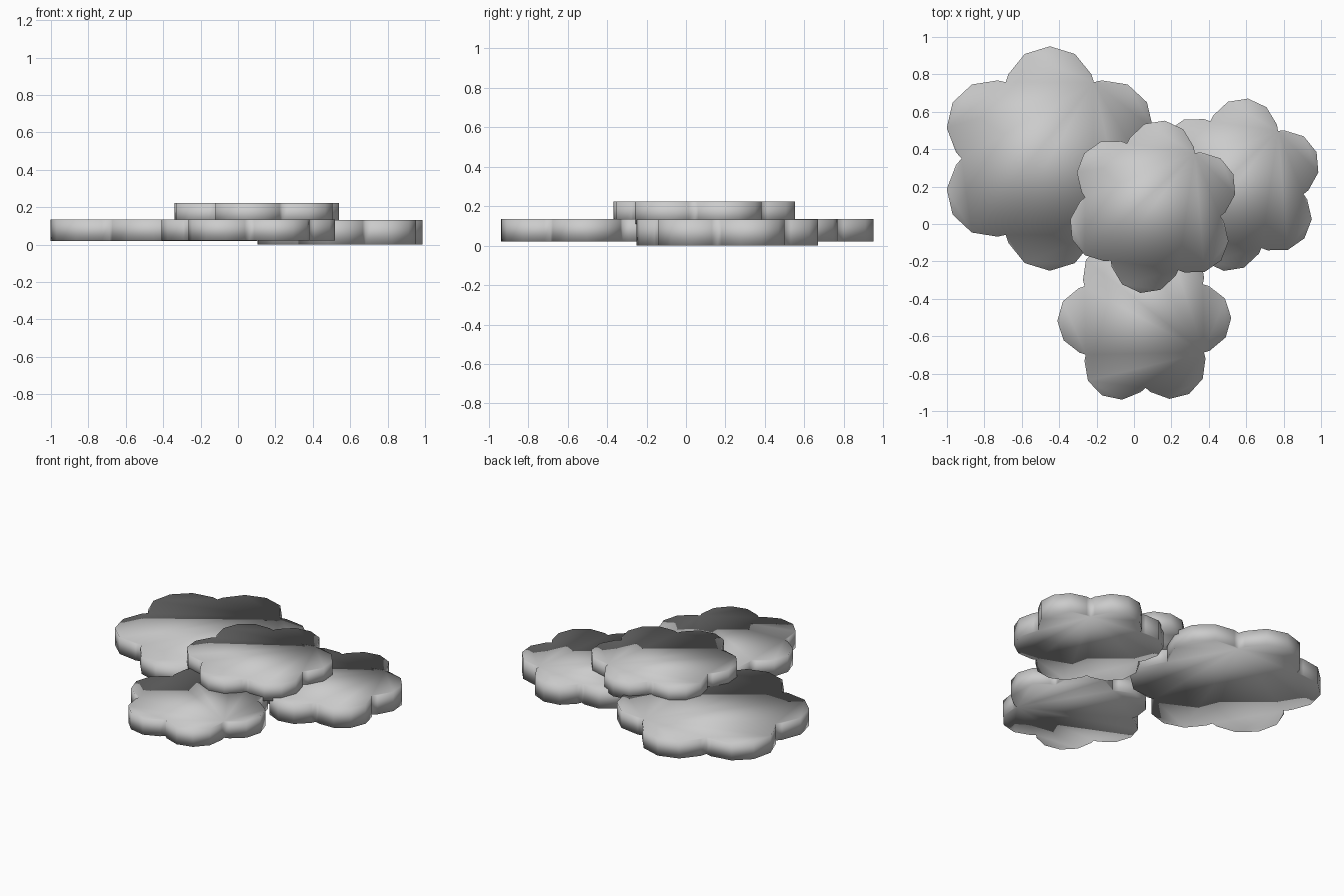
import bpy
import bmesh
from math import sin, cos, radians
from mathutils import Vector, Matrix

cube = bpy.data.objects.get("Cube")
if cube:
    bpy.data.objects.remove(cube, do_unlink=True)

# Single grey material
grey = bpy.data.materials.new("plain grey")
grey.use_nodes = True
color = (0.6, 0.6, 0.6, 1)
grey.diffuse_color = color
grey.node_tree.nodes["Principled BSDF"].inputs["Base Color"].default_value = color


def rosette(radius, turn, lobes=6):
    """Outline of round lobes around a centre, with one notch before each lobe."""
    points = []
    for i in range(lobes):
        spin = Matrix.Rotation(radians(turn + i * 360 / lobes), 2)
        half = radians(180 / lobes)
        points.append(spin @ Vector((cos(half), -sin(half))) * 0.785 * radius)
        for angle in (-68, -34, 0, 34, 68):
            a = radians(angle)
            points.append(spin @ Vector((0.6 + 0.4 * cos(a), 0.4 * sin(a))) * radius)
    return points


def leaf_pad(name, x, y, bottom, top, radius, turn):
    """Flat lobed slab, smooth over its rim."""
    bm = bmesh.new()
    base = bm.faces.new([bm.verts.new((x + p.x, y + p.y, bottom))
                         for p in rosette(radius, turn)])
    raised = bmesh.ops.extrude_face_region(bm, geom=[base], use_keep_orig=True)
    moved = [v for v in raised["geom"] if isinstance(v, bmesh.types.BMVert)]
    bmesh.ops.translate(bm, verts=moved, vec=(0, 0, top - bottom))
    bmesh.ops.recalc_face_normals(bm, faces=bm.faces)
    for face in bm.faces:
        face.smooth = True
    mesh = bpy.data.meshes.new(name)
    bm.to_mesh(mesh)
    bm.free()
    mesh.materials.append(grey)
    obj = bpy.data.objects.new(name, mesh)
    bpy.context.collection.objects.link(obj)


# Three lower pads and one resting on top
leaf_pad("large_back_pad", -0.45, 0.35, 0.02, 0.135, 0.6, 90)
leaf_pad("left_pad", 0.545, 0.21, 0.0, 0.132, 0.465, 82)
leaf_pad("front_pad", 0.055, -0.51, 0.022, 0.135, 0.465, 1)
leaf_pad("top_pad", 0.10, 0.092, 0.11, 0.223, 0.465, 82)
